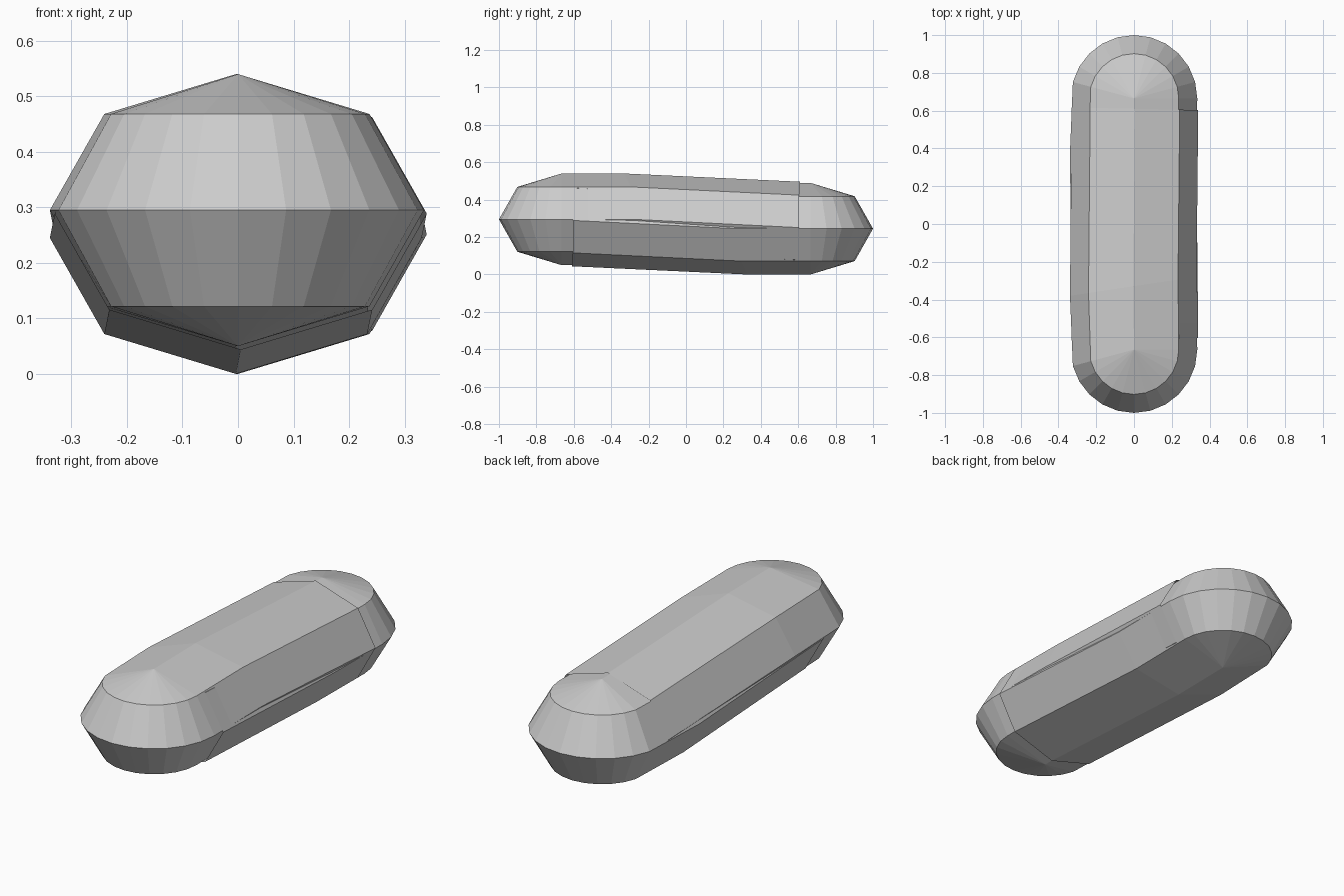
import bpy, bmesh
from math import sin, cos, radians

if "Cube" in bpy.data.objects:
    bpy.data.objects.remove(bpy.data.objects["Cube"])

R, H, YC, ZC = 0.335, 0.245, 0.665, 0.295
# radius factor and height of each side level, top to bottom
LEVELS = [(0.7071, 0.7071), (1.0, 0.0), (0.7071, -0.7071)]


def column(bm, cx, cy, cz, dx, dy):
    return [bm.verts.new((cx + R * dx * f, cy + R * dy * f, cz + H * h)) for f, h in LEVELS]


def section(bm, cx, cy, cz, skew):
    # six-sided cross-section of the bar, slightly skewed in plan
    left = column(bm, cx, cy, cz, -1, -skew)
    right = column(bm, cx, cy, cz, 1, skew)
    top = bm.verts.new((cx, cy, cz + H))
    bottom = bm.verts.new((cx, cy, cz - H))
    return [top] + right + [bottom] + left[::-1]


def capsule_half(name, flip):
    bm = bmesh.new()
    # rounded end
    cols = [column(bm, 0, -YC, ZC, cos(radians(a)), sin(radians(a)))
            for a in range(195, 361, 15)]
    top = bm.verts.new((0, -YC, ZC + H))
    bottom = bm.verts.new((0, -YC, ZC - H))
    for a, b in zip(cols, cols[1:]):
        bm.faces.new((top, a[0], b[0]))
        bm.faces.new((bottom, b[2], a[2]))
        for i in range(2):
            bm.faces.new((a[i], a[i + 1], b[i + 1], b[i]))
    # straight stretch, then the sloping bar
    rings = [[top] + cols[-1] + [bottom] + cols[0][::-1],
             section(bm, -0.004, -0.33, ZC, 0.15),
             section(bm, 0.005, 0.61, 0.251, -0.02)]
    for a, b in zip(rings, rings[1:]):
        for i in range(8):
            j = (i + 1) % 8
            bm.faces.new((a[i], a[j], b[j], b[i]))
    if flip:
        # second half is the first turned half a turn about the x axis
        for v in bm.verts:
            v.co.y, v.co.z = -v.co.y, 0.54 - v.co.z
    bmesh.ops.recalc_face_normals(bm, faces=bm.faces)
    mesh = bpy.data.meshes.new(name)
    bm.to_mesh(mesh)
    bm.free()
    bpy.context.collection.objects.link(bpy.data.objects.new(name, mesh))


capsule_half("front_capsule_half", False)
capsule_half("back_capsule_half", True)
